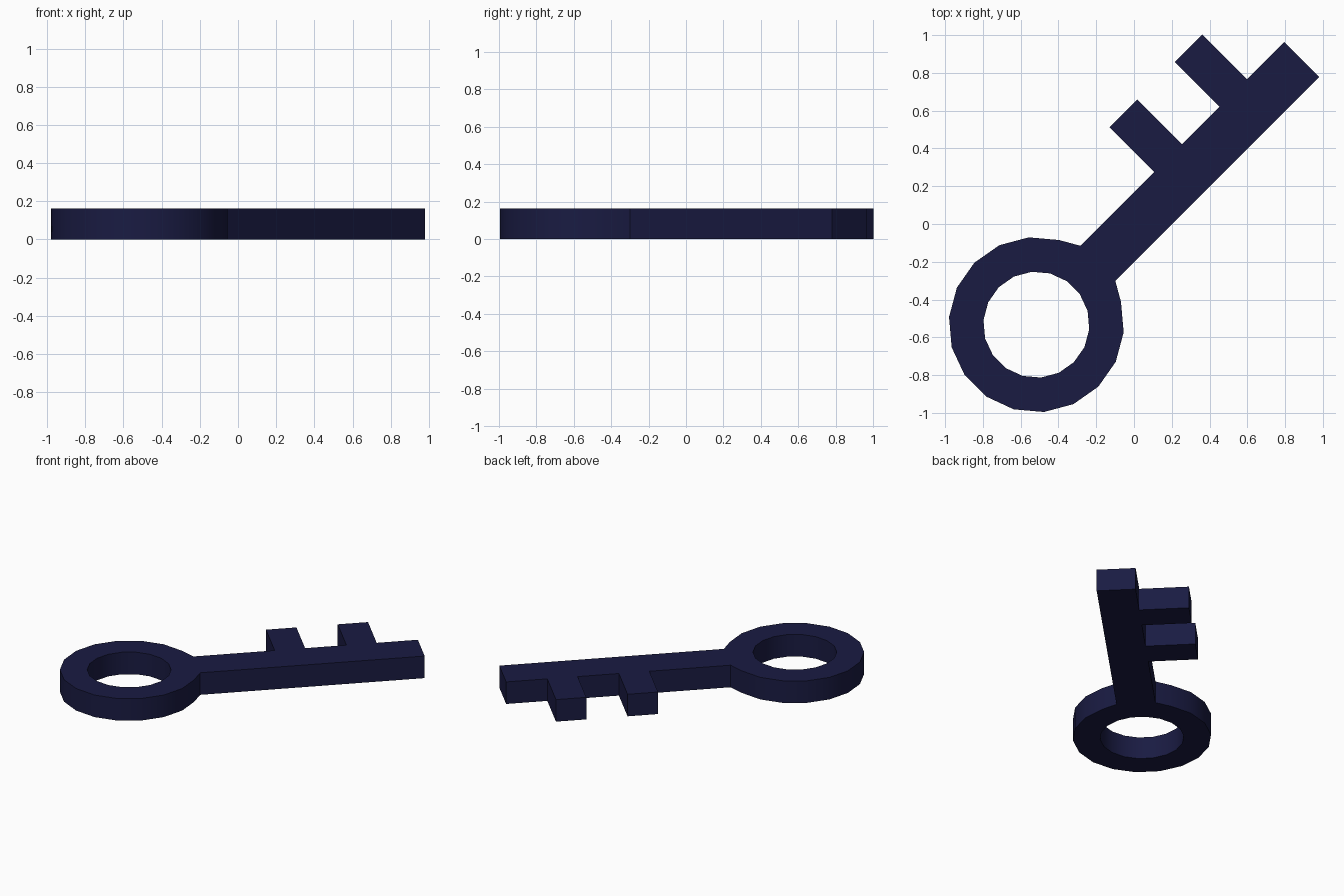
import bpy, bmesh
from math import cos, sin, radians
from mathutils import Matrix

if "Cube" in bpy.data.objects:
    bpy.data.objects.remove(bpy.data.objects["Cube"])

THICK = 0.163
SIDES = 18
R_OUT, R_IN = 0.464, 0.281
HALF = 0.131                      # half width of the shaft
TOOTH_TIP = 0.465
STATIONS = [0.46, 1.013, 1.220, 1.501, 1.707, 1.987]   # along the shaft
TEETH = (1, 3)                    # shaft segments that carry a tooth

bm = bmesh.new()


def ring(radius):
    return [bm.verts.new((radius * cos(radians(10 + 20 * i)),
                          radius * sin(radians(10 + 20 * i)), 0))
            for i in range(SIDES)]


# Bow: flat ring; its two vertices beside the axis become the shaft root
outer, inner = ring(R_OUT), ring(R_IN)
outer[0].co = (STATIONS[0], HALF, 0)
outer[-1].co = (STATIONS[0], -HALF, 0)
for i in range(SIDES):
    j = (i + 1) % SIDES
    bm.faces.new((inner[i], outer[i], outer[j], inner[j]))

# Shaft: strip of quads continuing from the ring
top, low = [outer[0]], [outer[-1]]
for u in STATIONS[1:]:
    top.append(bm.verts.new((u, HALF, 0)))
    low.append(bm.verts.new((u, -HALF, 0)))
for i in range(len(STATIONS) - 1):
    bm.faces.new((low[i], low[i + 1], top[i + 1], top[i]))

# Teeth: one quad on each marked shaft segment
for i in TEETH:
    a = bm.verts.new((STATIONS[i], TOOTH_TIP, 0))
    b = bm.verts.new((STATIONS[i + 1], TOOTH_TIP, 0))
    bm.faces.new((top[i], top[i + 1], b, a))

# Lay the key diagonally
bm.transform(Matrix.Translation((-0.517, -0.533, 0)) @ Matrix.Rotation(radians(45), 4, 'Z'))
bm.normal_update()
mesh = bpy.data.meshes.new("key")
bm.to_mesh(mesh)
bm.free()
key = bpy.data.objects.new("key", mesh)
bpy.context.collection.objects.link(key)
bpy.context.view_layer.objects.active = key
key.select_set(True)

# Thickness
solid = key.modifiers.new("thickness", 'SOLIDIFY')
solid.thickness = THICK
solid.offset = 1
bpy.ops.object.modifier_apply(modifier=solid.name)
bpy.ops.object.shade_smooth_by_angle(angle=radians(30))

# Dark navy finish
mat = bpy.data.materials.new("navy")
mat.diffuse_color = (0.010, 0.011, 0.055, 1)
mat.use_nodes = True
mat.node_tree.nodes["Principled BSDF"].inputs["Base Color"].default_value = mat.diffuse_color
key.data.materials.append(mat)
